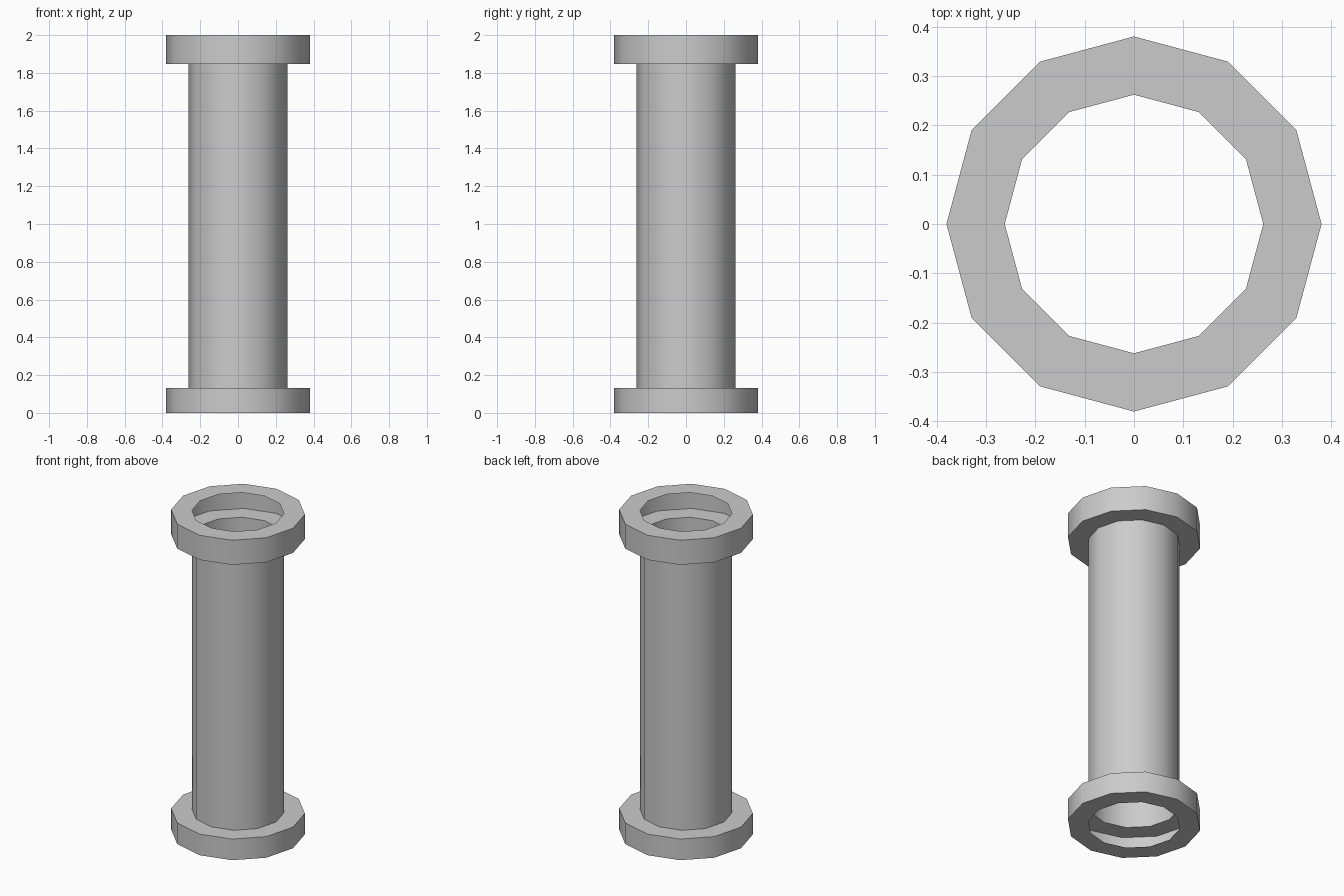
import bpy, bmesh
from math import cos, sin, tau, radians

if "Cube" in bpy.data.objects:
    bpy.data.objects.remove(bpy.data.objects["Cube"])

SIDES = 12
R_SHAFT, R_FLANGE = 0.262, 0.38
Z_LOW, Z_HIGH, Z_TOP = 0.132, 1.846, 2.0


def lathe(name, profile):
    """Revolve an open (radius, z) profile, listed bottom to top, around z."""
    bm = bmesh.new()
    rings = [[bm.verts.new((r * cos(tau * i / SIDES), r * sin(tau * i / SIDES), z))
              for i in range(SIDES)] for r, z in profile]
    for low, high in zip(rings, rings[1:]):
        for i in range(SIDES):
            j = (i + 1) % SIDES
            bm.faces.new((low[i], low[j], high[j], high[i]))
    mesh = bpy.data.meshes.new(name)
    bm.to_mesh(mesh)
    bm.free()
    mesh.shade_smooth()
    mesh.set_sharp_from_angle(angle=radians(40))
    obj = bpy.data.objects.new(name, mesh)
    bpy.context.collection.objects.link(obj)
    return obj


def flange(name, z0, z1):
    """Hollow collar, open towards the bore."""
    return lathe(name, [(R_SHAFT, z0), (R_FLANGE, z0), (R_FLANGE, z1), (R_SHAFT, z1)])


# Thin-walled pipe between the two collars
lathe("pipe_shaft", [(R_SHAFT, Z_LOW), (R_SHAFT, Z_HIGH)])

# End collars
flange("bottom_flange", 0.0, Z_LOW)
flange("top_flange", Z_HIGH, Z_TOP)
